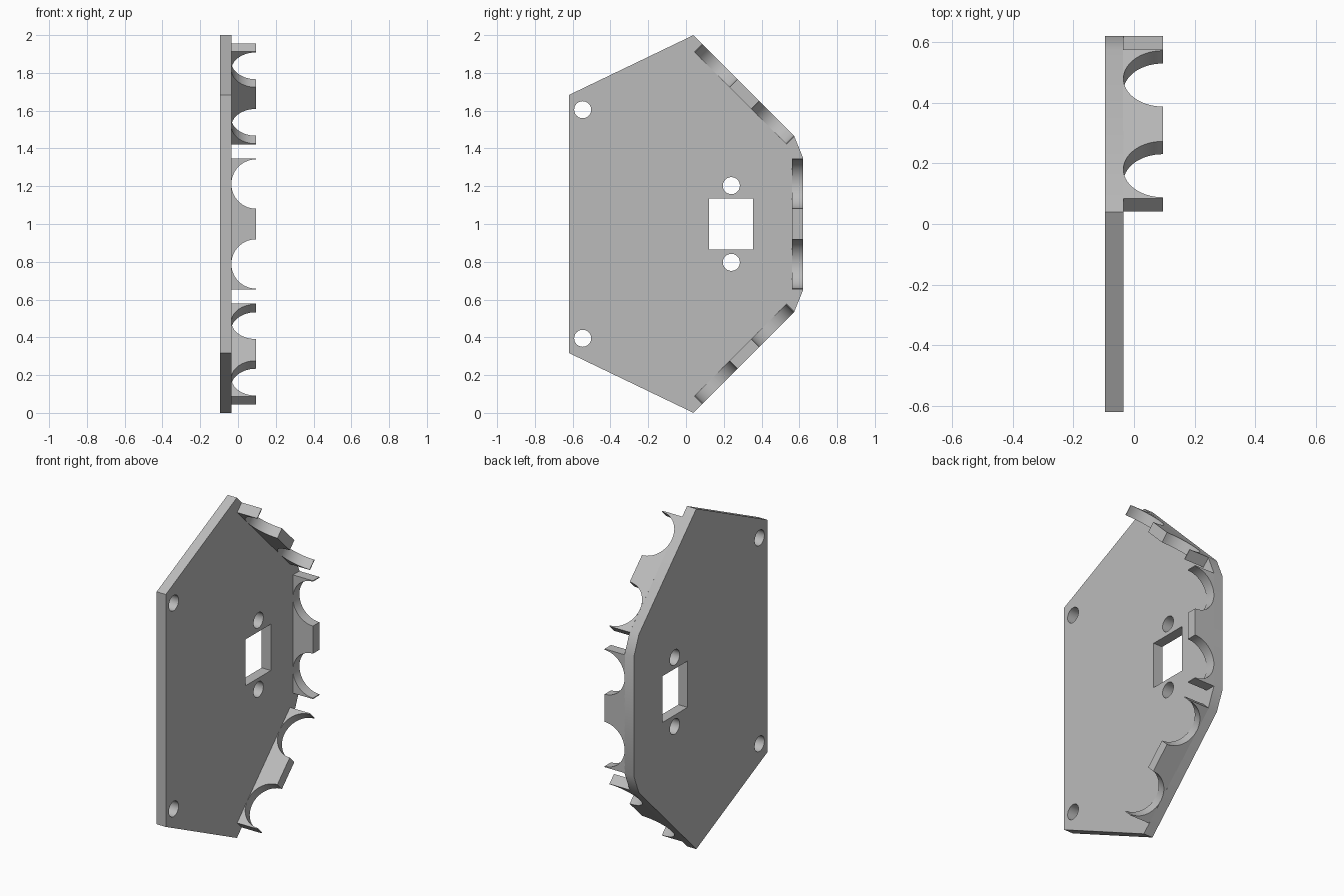
import bpy, bmesh, math
from mathutils import Vector

cube = bpy.data.objects.get("Cube")
if cube:
    bpy.data.objects.remove(cube)

GREY = (0.5, 0.5, 0.5, 1)
mat = bpy.data.materials.new("light grey")
mat.use_nodes = True
mat.diffuse_color = GREY
mat.node_tree.nodes["Principled BSDF"].inputs["Base Color"].default_value = GREY

BACK, FACE, TIP = -0.095, -0.035, 0.095   # x of plate back, plate face, fin tips
MID = 1.0                                 # height of the symmetry plane
THICK = 0.06


def prism(name, points, sweep):
    """Extrude a flat outline of 3D points along a vector."""
    bm = bmesh.new()
    face = bm.faces.new([bm.verts.new(p) for p in points])
    out = bmesh.ops.extrude_face_region(bm, geom=[face])["geom"]
    bmesh.ops.translate(bm, vec=sweep, verts=[g for g in out if isinstance(g, bmesh.types.BMVert)])
    bmesh.ops.recalc_face_normals(bm, faces=bm.faces)
    mesh = bpy.data.meshes.new(name)
    bm.to_mesh(mesh)
    bm.free()
    mesh.materials.append(mat)
    obj = bpy.data.objects.new(name, mesh)
    bpy.context.collection.objects.link(obj)
    return obj


def select(obj):
    bpy.ops.object.select_all(action='DESELECT')
    obj.select_set(True)
    bpy.context.view_layer.objects.active = obj


def cut(obj, cutter):
    cutter.hide_render = True
    mod = obj.modifiers.new("cut", 'BOOLEAN')
    mod.object, mod.operation, mod.solver = cutter, 'DIFFERENCE', 'EXACT'
    select(obj)
    bpy.ops.object.modifier_apply(modifier=mod.name)
    bpy.data.objects.remove(cutter)


# Base plate, outlined from its upper half and mirrored
upper = [(-0.62, 0.683), (0.04, 1.0), (0.573, 0.465), (0.62, 0.35)]
outline = upper + [(y, -h) for y, h in reversed(upper)]
plate = prism("base_plate", [(BACK, y, MID + h) for y, h in outline], (FACE - BACK, 0, 0))

# Square window and four round screw holes
through = (0.2, 0, 0)
start = BACK - 0.05
window = [(0.121, -0.136), (0.355, -0.136), (0.355, 0.136), (0.121, 0.136)]
cut(plate, prism("window_cutter", [(start, y, MID + h) for y, h in window], through))
for y, h in [(-0.547, 0.605), (0.24, 0.203)]:
    for side in (1, -1):
        ring = [2 * math.pi * i / 40 for i in range(40)]
        cut(plate, prism("hole_cutter", [(start, y + 0.045 * math.cos(a), MID + side * h + 0.045 * math.sin(a))
                                         for a in ring], through))

# Fin profile: (distance along fin, x) with two half-round notches
HALF, NOTCH, RADIUS, STEPS = 0.3475, 0.2115, 0.1305, 28
profile = [(-HALF, FACE - 0.002), (-HALF, TIP)]
for centre in (-NOTCH, NOTCH):
    for i in range(STEPS + 1):
        a = math.pi * i / STEPS
        profile.append((centre - RADIUS * math.cos(a), TIP - RADIUS * math.sin(a) + 0.0005 * (0 < i < STEPS)))
profile += [(HALF, TIP), (HALF, FACE - 0.002)]


def fin(name, centre, angle):
    """Notched fin flush with the plate edge; angle is its outward tilt."""
    normal = Vector((0, math.cos(angle), math.sin(angle)))
    along = Vector((0, -math.sin(angle), math.cos(angle)))
    pts = [Vector((x, 0, 0)) + centre + along * t for t, x in profile]
    return prism(name, pts, -normal * THICK)


parts = [plate, fin("middle_fin", Vector((0, 0.62, MID)), 0)]
for name, side in (("upper_fin", 1), ("lower_fin", -1)):
    parts.append(fin(name, Vector((0, 0.33, MID + side * 0.709)), side * math.pi / 4))

for obj in parts:
    select(obj)
    bpy.ops.object.shade_smooth_by_angle(angle=math.radians(30))
